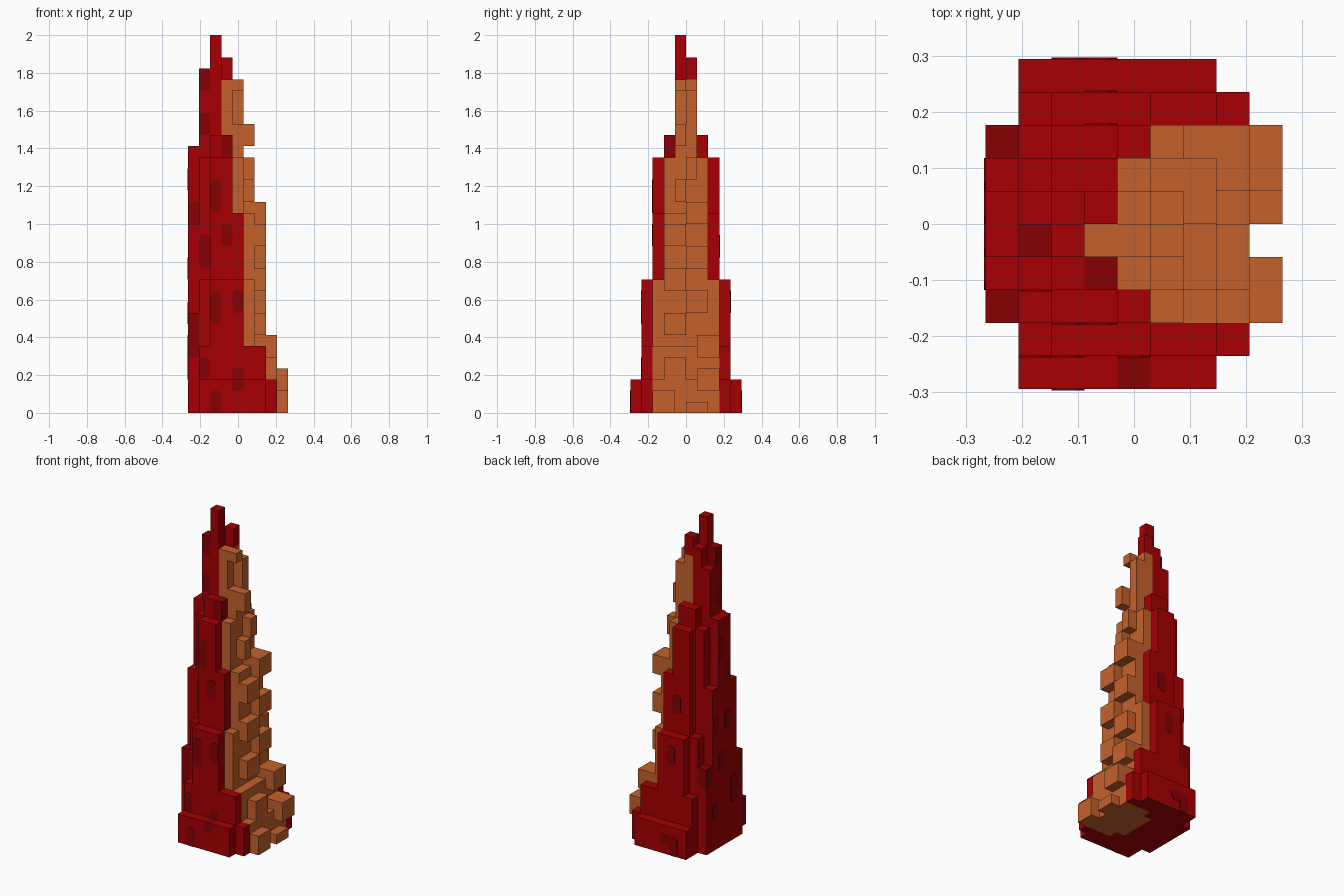
import bpy
import bmesh
from mathutils import Vector

cube = bpy.data.objects.get("Cube")
if cube:
    bpy.data.objects.remove(cube, do_unlink=True)

UNIT = 2 / 34                      # edge of one block
NX, NY = 9, 10                     # footprint in blocks
ORIGIN = Vector((-NX / 2, -NY / 2, 0))
HALF = Vector((0.5, 0.5, 0.5))


def material(name, rgb):
    m = bpy.data.materials.new(name)
    m.use_nodes = True
    m.diffuse_color = (*rgb, 1)
    m.node_tree.nodes["Principled BSDF"].inputs["Base Color"].default_value = (*rgb, 1)
    return m


PALETTE = [material("deep red", (0.385, 0.0, 0.001)),
           material("dark red", (0.235, 0.0, 0.001)),
           material("tan", (0.555, 0.121, 0.026))]
RED, DARK, TAN = range(3)

blocks = {}                        # (i, j, k) -> (part name, material index)


def fill(part, colour, i0, i1, j0, j1, k0, k1):
    for i in range(i0, i1 + 1):
        for j in range(j0, j1 + 1):
            for k in range(k0, k1 + 1):
                blocks[i, j, k] = (part, colour)


def tier(part, colour, i0, i1, inset, top):
    """Block range standing on the ground, symmetric front to back."""
    fill(part, colour, i0, i1, inset, NY - 1 - inset, 0, top - 1)


# Stepped red body: first column, last column, inset, height
for t in [(1, 6, 0, 3), (1, 7, 1, 3), (1, 6, 1, 6), (2, 4, 1, 12),
          (0, 0, 2, 9), (1, 1, 2, 12), (2, 3, 2, 23), (4, 4, 2, 18),
          (0, 0, 3, 17), (1, 1, 3, 23), (2, 3, 3, 25),
          (0, 0, 4, 24), (1, 1, 4, 29), (2, 2, 4, 31), (3, 3, 4, 30)]:
    tier("tentacle_body", RED, *t)

# Uneven tip
for i, j, top in [(1, 4, 31), (2, 4, 34), (3, 5, 32)]:
    fill("tentacle_body", RED, i, i, j, j, 0, top - 1)

# Tan underside
for t in [(5, 5, 2, 12), (4, 4, 3, 23), (5, 5, 3, 18), (6, 6, 2, 6),
          (7, 7, 2, 3), (4, 4, 4, 26)]:
    tier("tentacle_underside", TAN, *t)
fill("tentacle_underside", TAN, 3, 3, 4, 5, 25, 29)

# Suckers alternating front and back up the underside
for k in range(7, 18, 4):
    fill("suckers", TAN, 6, 6, 3, 4, k, k + 1)
    fill("suckers", TAN, 5, 6, 5, 6, k + 2, k + 3)
for s in [(8, 8, 2, 3, 0, 1), (8, 8, 5, 6, 0, 0), (7, 8, 6, 7, 2, 3),
          (7, 7, 3, 4, 3, 4), (6, 7, 6, 7, 5, 6), (5, 5, 4, 4, 19, 20),
          (5, 5, 5, 5, 21, 22), (5, 5, 4, 4, 24, 25), (4, 4, 5, 5, 26, 28),
          (4, 4, 4, 4, 29, 29)]:
    fill("suckers", TAN, *s)


def first_block(ray, k):
    return next((i, j, k) for i, j in ray if (i, j, k) in blocks)


def front(i):
    return [(i, j) for j in range(NY)]


def back(i):
    return front(i)[::-1]


def side(j):
    return [(i, j) for i in range(NX)]


# Dark spots that wrap round the corners of a column
for ray, k0, count in [(front(0), 17, 2), (front(0), 5, 4), (front(1), 29, 2),
                       (front(1), 25, 2), (front(3), 23, 2), (front(4), 2, 2),
                       (back(0), 7, 2)]:
    for k in range(k0, k0 + count):
        blocks[first_block(ray, k)] = ("tentacle_body", DARK)


def finish(bm, name, materials):
    mesh = bpy.data.meshes.new(name)
    bm.to_mesh(mesh)
    bm.free()
    for m in materials:
        mesh.materials.append(m)
    bpy.context.collection.objects.link(bpy.data.objects.new(name, mesh))


def build(part):
    """Skin the outer faces of one part and merge flat regions."""
    bm = bmesh.new()
    for pos, (owner, colour) in blocks.items():
        if owner != part:
            continue
        for axis in range(3):
            for sign in (-1, 1):
                near = list(pos)
                near[axis] += sign
                if tuple(near) in blocks:
                    continue
                normal, u = Vector(), Vector()
                normal[axis] = sign / 2
                u[(axis + 1) % 3] = 0.5
                v = normal.cross(u) * 2
                centre = ORIGIN + Vector(pos) + HALF + normal
                ring = [centre - u - v, centre + u - v, centre + u + v, centre - u + v]
                face = bm.faces.new([bm.verts.new(p * UNIT) for p in ring])
                face.material_index = colour
    bmesh.ops.remove_doubles(bm, verts=bm.verts, dist=UNIT / 100)
    bmesh.ops.dissolve_limit(bm, angle_limit=0.01, verts=bm.verts, edges=bm.edges,
                             delimit={'MATERIAL'})
    finish(bm, part, PALETTE)


for part in ("tentacle_body", "tentacle_underside", "suckers"):
    build(part)


# Flat dark spots with clipped corners on the front, back and outer side
def plate(bm, ray, k, count, normal):
    normal = Vector(normal)
    across = Vector((0, 0, 1)).cross(normal)
    centre = ORIGIN + Vector(first_block(ray, k)) + HALF + normal * 0.5
    centre.z = k + count / 2
    w, h, cut = 0.5, count / 2, 0.25
    outline = [(w, cut - h), (w, h - cut), (w - cut, h), (cut - w, h),
               (-w, h - cut), (-w, cut - h), (cut - w, -h), (w - cut, -h)]
    rings = [[bm.verts.new((centre + across * a + Vector((0, 0, b)) + normal * lift) * UNIT)
              for a, b in outline] for lift in (0, 0.04)]
    bm.faces.new(rings[1])
    bm.faces.new(rings[0][::-1])
    for n in range(len(outline)):
        m = (n + 1) % len(outline)
        bm.faces.new([rings[0][n], rings[0][m], rings[1][m], rings[1][n]])


spots = bmesh.new()
for i, k, n in [(2, 18, 3), (3, 15, 2), (1, 13, 3), (2, 8, 3), (4, 9, 2),
                (1, 3, 2), (2, 0, 2)]:
    plate(spots, front(i), k, n, (0, -1, 0))
for i, k, n in [(3, 14, 2), (3, 9, 2), (2, 0, 2), (3, 1, 1)]:
    plate(spots, back(i), k, n, (0, 1, 0))
for j, k, n in [(5, 20, 2), (4, 12, 2), (6, 12, 2), (3, 4, 3), (5, 8, 2), (6, 3, 2)]:
    plate(spots, side(j), k, n, (-1, 0, 0))
finish(spots, "body_spots", [PALETTE[DARK]])
